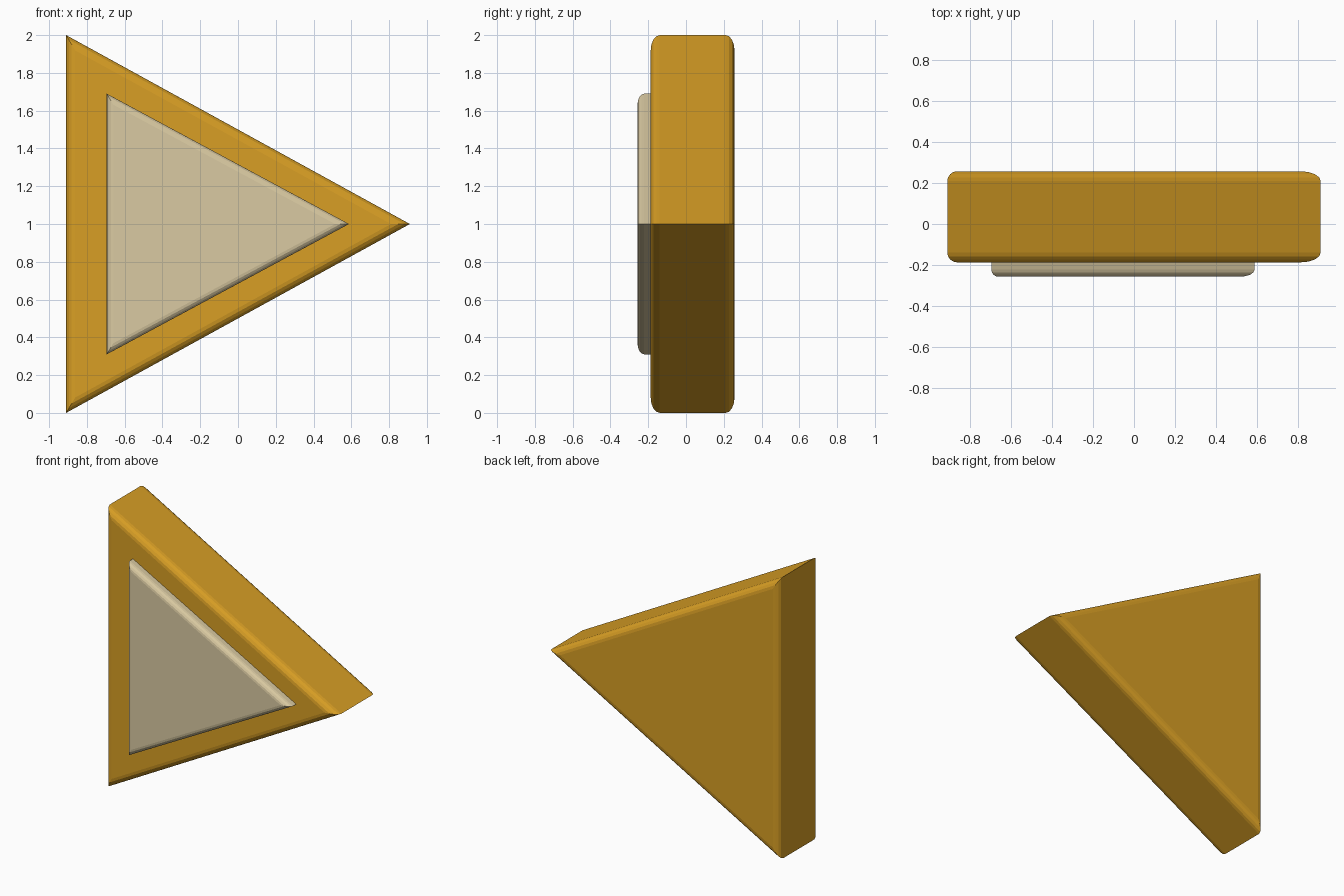
import bpy, bmesh, math
from mathutils import Vector

if "Cube" in bpy.data.objects:
    bpy.data.objects.remove(bpy.data.objects["Cube"])


def material(name, rgb):
    m = bpy.data.materials.new(name)
    m.diffuse_color = (*rgb, 1)
    m.use_nodes = True
    m.node_tree.nodes["Principled BSDF"].inputs["Base Color"].default_value = m.diffuse_color
    return m


def rounded_triangle(name, corners, y_front, y_back, r_front, r_back, mat, steps=4):
    """Triangular slab in the xz plane with rounded front and back rims."""
    a, b, c = [Vector(p) for p in corners]
    la, lb, lc = (b - c).length, (c - a).length, (a - b).length
    per = la + lb + lc
    centre = (a * la + b * lb + c * lc) / per
    u, v = b - a, c - a
    inradius = abs(u.x * v.y - u.y * v.x) / per

    # Rim profile: (inset, y) from front to back
    angles = [math.pi / 2 * i / steps for i in range(steps + 1)]
    profile = []
    if r_front:
        profile += [(r_front * (1 - math.sin(t)), y_front + r_front * (1 - math.cos(t))) for t in angles]
    else:
        profile.append((0, y_front))
    if r_back:
        profile += [(r_back * (1 - math.cos(t)), y_back - r_back * (1 - math.sin(t))) for t in angles]
    else:
        profile.append((0, y_back))

    # Scaling about the incentre insets all three sides equally
    bm = bmesh.new()
    rings = []
    for inset, y in profile:
        k = 1 - inset / inradius
        pts = [centre + (p - centre) * k for p in (a, b, c)]
        rings.append([bm.verts.new((p.x, y, p.y)) for p in pts])
    for r0, r1 in zip(rings, rings[1:]):
        for i in range(3):
            j = (i + 1) % 3
            bm.faces.new((r0[i], r0[j], r1[j], r1[i]))
    bm.faces.new(rings[0])
    bm.faces.new(rings[-1])
    bmesh.ops.recalc_face_normals(bm, faces=bm.faces)
    me = bpy.data.meshes.new(name)
    bm.to_mesh(me)
    bm.free()
    me.materials.append(mat)
    ob = bpy.data.objects.new(name, me)
    bpy.context.collection.objects.link(ob)
    return ob


gold = material("gold", (0.69, 0.345, 0.018))
cream = material("cream", (0.70, 0.59, 0.36))

# Thick triangular body, rounded on both faces
rounded_triangle("body", [(-0.91, 0), (0.91, 1), (-0.91, 2)],
                 -0.187, 0.257, 0.048, 0.048, gold)

# Raised triangular panel on the front
rounded_triangle("front_panel", [(-0.695, 0.31), (0.588, 1), (-0.695, 1.69)],
                 -0.257, -0.18, 0.035, 0, cream)
